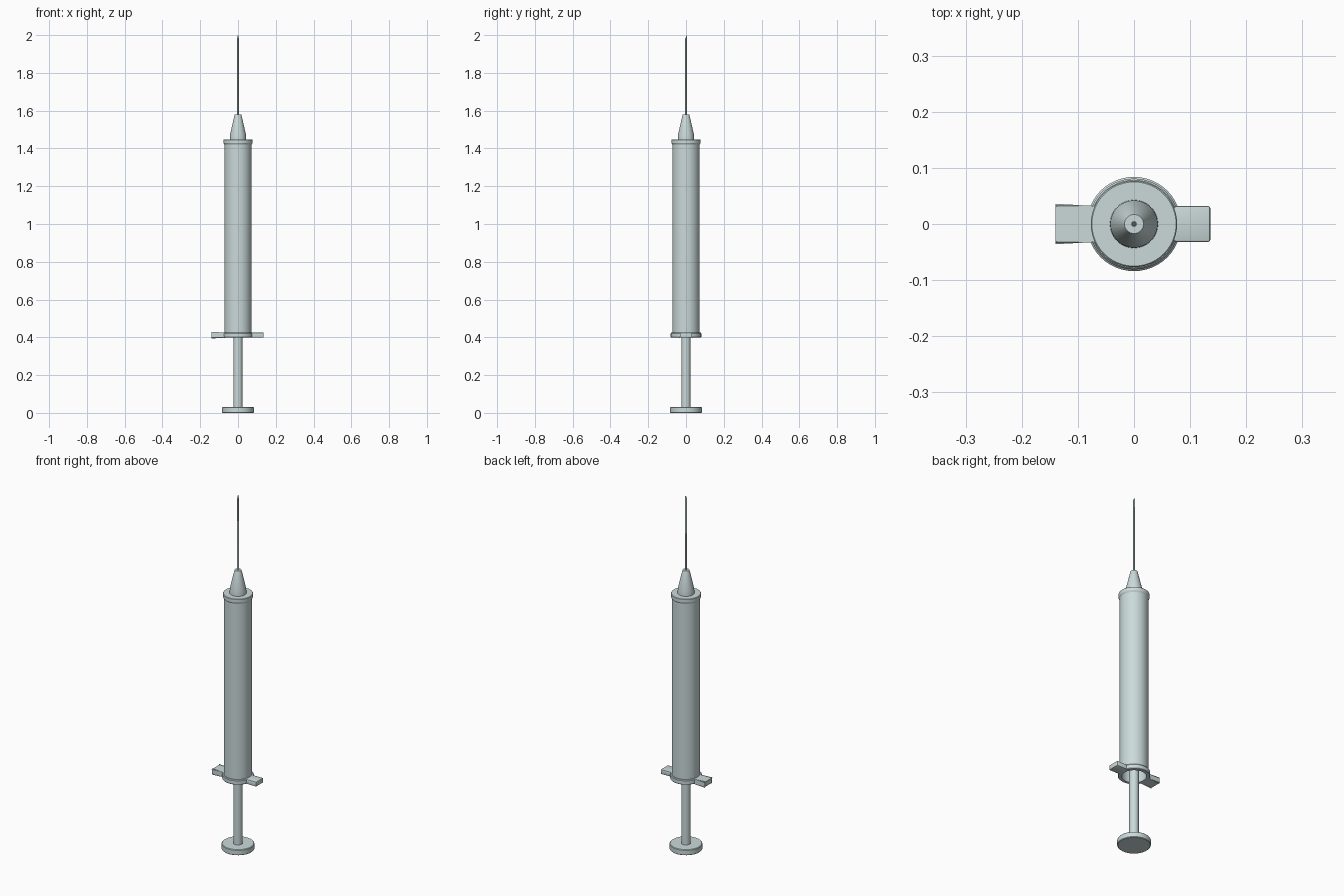
import bpy, bmesh, math

if "Cube" in bpy.data.objects:
    bpy.data.objects.remove(bpy.data.objects["Cube"])

pale = bpy.data.materials.new("pale grey plastic")
pale.diffuse_color = (0.60, 0.70, 0.70, 1)
pale.use_nodes = True
pale.node_tree.nodes["Principled BSDF"].inputs["Base Color"].default_value = pale.diffuse_color


def finish(bm, name):
    bmesh.ops.recalc_face_normals(bm, faces=bm.faces)
    mesh = bpy.data.meshes.new(name)
    bm.to_mesh(mesh)
    bm.free()
    mesh.materials.append(pale)
    ob = bpy.data.objects.new(name, mesh)
    bpy.context.collection.objects.link(ob)
    bpy.ops.object.select_all(action='DESELECT')
    ob.select_set(True)
    bpy.context.view_layer.objects.active = ob
    bpy.ops.object.shade_smooth_by_angle(angle=math.radians(30))
    return ob


def lathe(name, profile, sides=48):
    """Spin a (radius, height) profile around the z axis."""
    bm = bmesh.new()
    verts = [bm.verts.new((r, 0, z)) for r, z in profile]
    edges = [bm.edges.new(p) for p in zip(verts, verts[1:])]
    bmesh.ops.spin(bm, geom=verts + edges, cent=(0, 0, 0), axis=(0, 0, 1),
                   angle=math.tau, steps=sides, use_merge=False)
    bmesh.ops.remove_doubles(bm, verts=bm.verts, dist=1e-5)
    return finish(bm, name)


# Hollow barrel, open at the bottom, with flange ring and top rim
lathe("barrel", [
    (0.062, 0.398), (0.078, 0.398), (0.081, 0.401), (0.081, 0.421),
    (0.078, 0.425), (0.072, 0.425), (0.072, 1.420), (0.077, 1.428),
    (0.077, 1.446), (0.075, 1.448), (0, 1.448), (0, 1.430),
    (0.062, 1.430), (0.062, 0.398)])

# Finger grips on both sides
for side, label in ((-1, "left"), (1, "right")):
    bm = bmesh.new()
    bmesh.ops.create_cube(bm, size=1)
    for v in bm.verts:
        v.co.x = side * (0.101 + v.co.x * 0.070)
        v.co.y *= 0.064
        v.co.z = 0.4115 + v.co.z * 0.027
    outer = [e for e in bm.edges
             if any(abs(v.co.x) > 0.1 for v in e.verts)]
    bmesh.ops.bevel(bm, geom=outer, offset=0.004, segments=2,
                    profile=0.5, affect='EDGES')
    finish(bm, label + "_finger_grip")

# Plunger: thumb disc, rod and piston in the barrel
lathe("plunger", [
    (0, 0), (0.081, 0), (0.084, 0.003), (0.084, 0.029), (0.081, 0.032),
    (0.024, 0.032), (0.024, 0.50), (0.060, 0.50), (0.060, 0.54), (0, 0.54)])

# Needle hub
lathe("needle_hub", [
    (0, 1.445), (0.043, 1.445), (0.042, 1.474), (0.019, 1.574),
    (0.017, 1.579), (0, 1.579)], 32)

# Needle with a slanted tip
needle = lathe("needle", [
    (0, 1.56), (0.0048, 1.56), (0.0048, 1.99), (0, 1.99)], 12)
for v in needle.data.vertices:
    if v.co.z > 1.9:
        v.co.z += v.co.y / 0.0048 * 0.010
